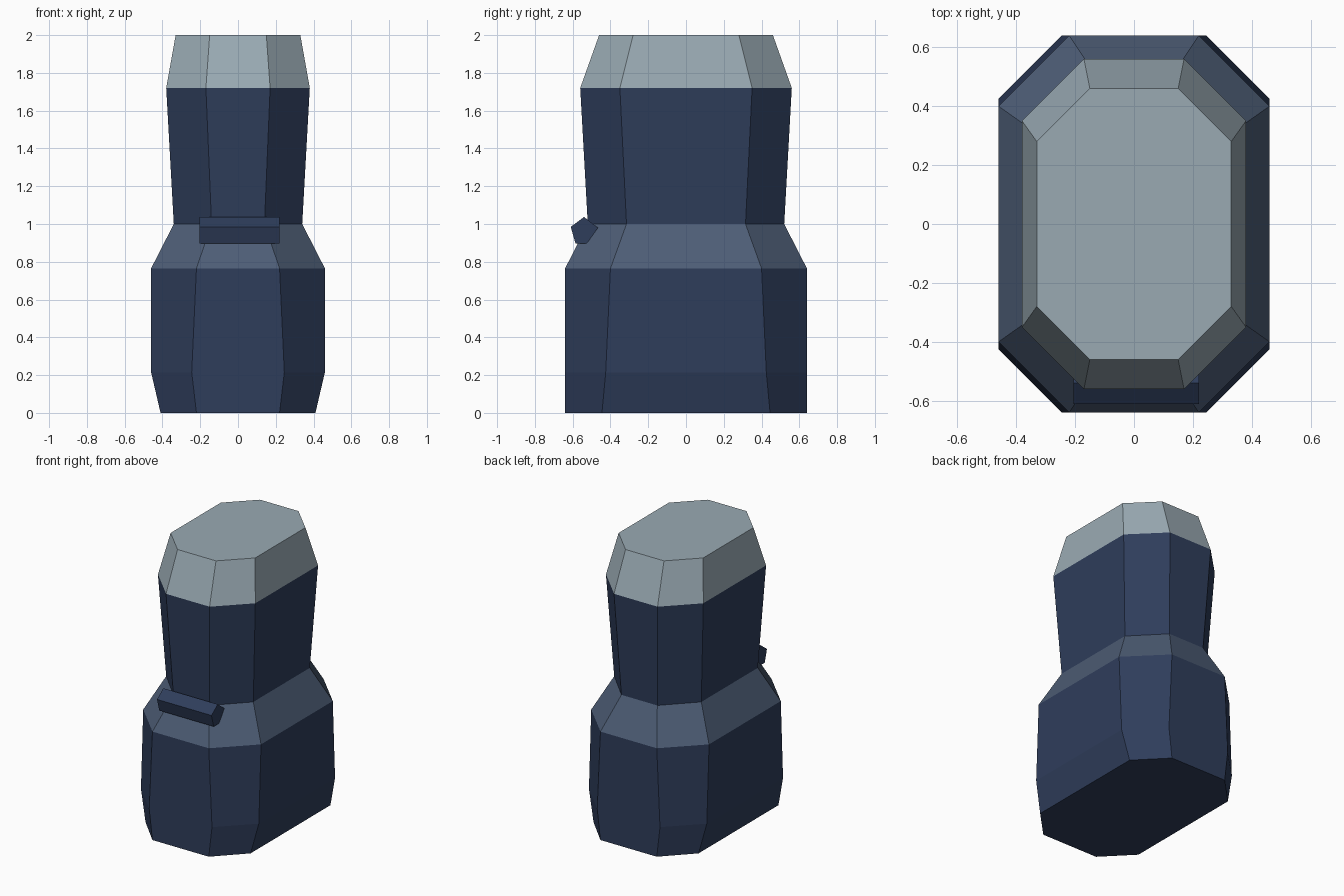
import bpy

cube = bpy.data.objects.get("Cube")
if cube:
    bpy.data.objects.remove(cube, do_unlink=True)


def material(name, rgb):
    mat = bpy.data.materials.new(name)
    mat.use_nodes = True
    color = (*rgb, 1.0)
    mat.diffuse_color = color
    mat.node_tree.nodes["Principled BSDF"].inputs["Base Color"].default_value = color
    return mat


NAVY = material("navy", (0.028, 0.047, 0.105))
SLATE = material("slate blue", (0.075, 0.11, 0.18))
GREY = material("pale blue grey", (0.32, 0.40, 0.45))


def octagon(z, half_x, half_y, flat_x, flat_y):
    """Rectangle with cut corners, counter-clockwise from above."""
    return [(half_x, -flat_y, z), (half_x, flat_y, z),
            (flat_x, half_y, z), (-flat_x, half_y, z),
            (-half_x, flat_y, z), (-half_x, -flat_y, z),
            (-flat_x, -half_y, z), (flat_x, -half_y, z)]


def loft(name, rings, mats):
    """Skin a stack of rings, closing both ends; one material per band."""
    n = len(rings[0])
    verts = [p for ring in rings for p in ring]
    faces, slots = [], []
    for band in range(len(rings) - 1):
        for i in range(n):
            j = (i + 1) % n
            a, b = band * n, (band + 1) * n
            faces.append((a + i, a + j, b + j, b + i))
            slots.append(band)
    faces.append(tuple(reversed(range(n))))
    slots.append(0)
    faces.append(tuple(range(len(verts) - n, len(verts))))
    slots.append(len(rings) - 2)

    mesh = bpy.data.meshes.new(name)
    mesh.from_pydata(verts, [], faces)
    unique = list(dict.fromkeys(mats))
    for mat in unique:
        mesh.materials.append(mat)
    for poly, slot in zip(mesh.polygons, slots):
        poly.material_index = unique.index(mats[slot])
    mesh.update()
    obj = bpy.data.objects.new(name, mesh)
    bpy.context.collection.objects.link(obj)
    return obj


# Body: base, belly, sloped shoulder, neck and chamfered cap
body_rings = [
    octagon(0.00, 0.41, 0.64, 0.22, 0.445),
    octagon(0.215, 0.46, 0.64, 0.245, 0.425),
    octagon(0.765, 0.46, 0.64, 0.22, 0.40),
    octagon(1.00, 0.34, 0.52, 0.14, 0.315),
    octagon(1.72, 0.38, 0.56, 0.17, 0.35),
    octagon(2.00, 0.33, 0.46, 0.15, 0.28),
]
loft("body", body_rings, [NAVY, NAVY, SLATE, NAVY, GREY])

# Five-sided bar across the front of the shoulder
bar_profile = [(-0.61, 0.985), (-0.585, 0.897), (-0.525, 0.897),
               (-0.466, 0.98), (-0.54, 1.037)]
loft("front_bar", [[(x, y, z) for y, z in bar_profile] for x in (-0.205, 0.22)], [NAVY])
